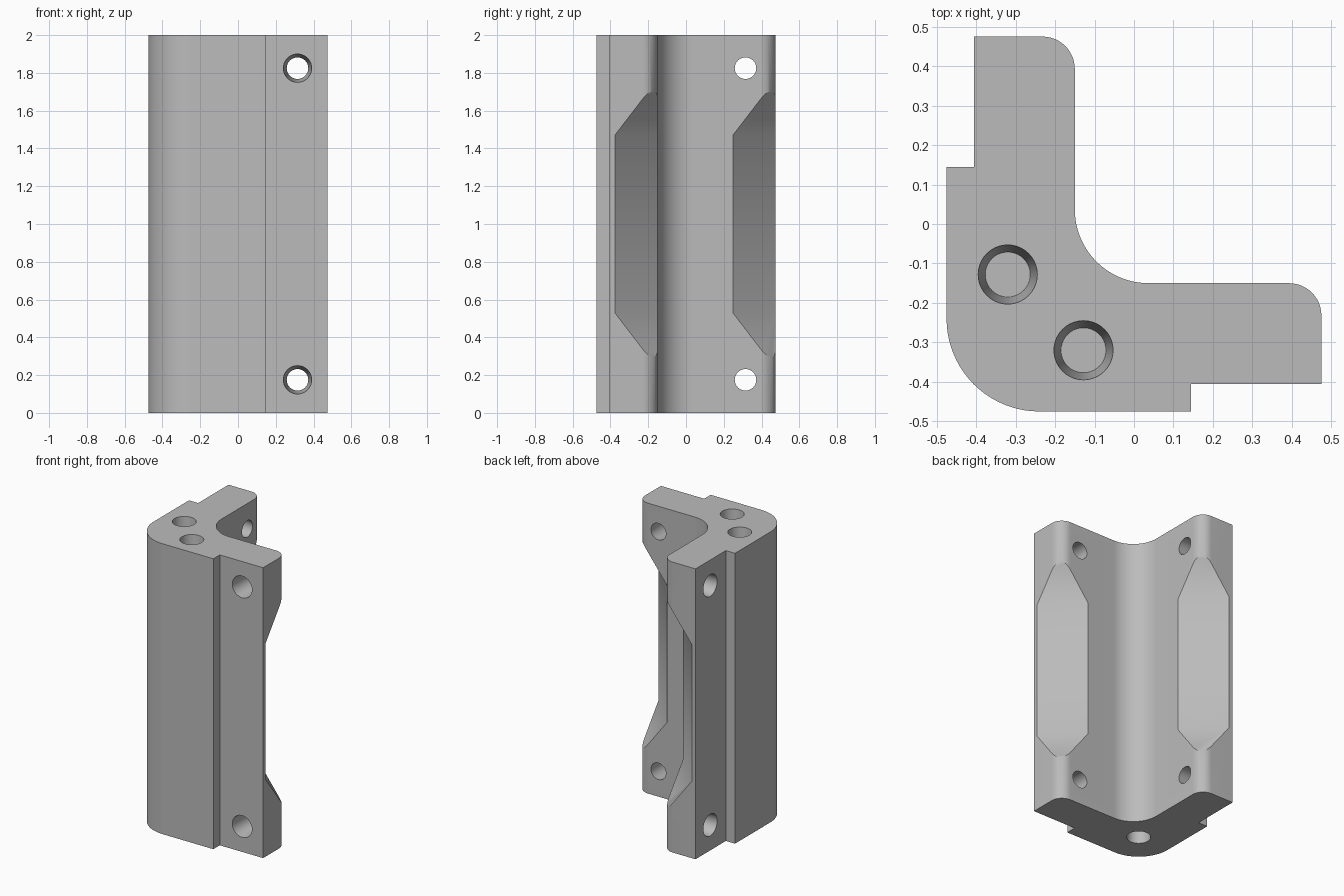
import bpy, bmesh, math
from mathutils import Vector, Matrix

if "Cube" in bpy.data.objects:
    bpy.data.objects.remove(bpy.data.objects["Cube"], do_unlink=True)

HEIGHT = 2.0
WIDE, NARROW = 0.075, 0.057      # tapered hole radii

grey = bpy.data.materials.new("plain_grey")
grey.use_nodes = True
grey.diffuse_color = (0.5, 0.5, 0.5, 1)
grey.node_tree.nodes["Principled BSDF"].inputs["Base Color"].default_value = (0.5, 0.5, 0.5, 1)


def arc(cx, cy, r, start, end, steps):
    angles = [math.radians(start + (end - start) * i / steps) for i in range(steps + 1)]
    return [(cx + r * math.cos(a), cy + r * math.sin(a)) for a in angles]


def make_object(name, bm):
    bmesh.ops.recalc_face_normals(bm, faces=bm.faces)
    mesh = bpy.data.meshes.new(name)
    bm.to_mesh(mesh)
    bm.free()
    mesh.materials.append(grey)
    obj = bpy.data.objects.new(name, mesh)
    bpy.context.collection.objects.link(obj)
    return obj


def prism(name, points, direction):
    bm = bmesh.new()
    face = bm.faces.new([bm.verts.new(p) for p in points])
    new = bmesh.ops.extrude_face_region(bm, geom=[face])["geom"]
    verts = [v for v in new if isinstance(v, bmesh.types.BMVert)]
    bmesh.ops.translate(bm, verts=verts, vec=direction)
    return make_object(name, bm)


def tapered_hole(mouth, inward, depth, over):
    """Cone cutter: WIDE at the mouth, NARROW at the given depth."""
    inward = Vector(inward)
    slope = (WIDE - NARROW) / depth
    length = depth + over + 0.02
    bm = bmesh.new()
    bmesh.ops.create_cone(bm, cap_ends=True, segments=40,
                          radius1=WIDE + slope * 0.02, radius2=NARROW - slope * over,
                          depth=length)
    turn = inward.to_track_quat('Z', 'Y').to_matrix().to_4x4()
    centre = Vector(mouth) + inward * (length / 2 - 0.02)
    bmesh.ops.transform(bm, matrix=Matrix.Translation(centre) @ turn, verts=bm.verts)
    return make_object("hole_cutter", bm)


def cut(target, cutter):
    cutter.hide_render = True
    mod = target.modifiers.new("cut", 'BOOLEAN')
    mod.operation, mod.solver, mod.object = 'DIFFERENCE', 'EXACT', cutter
    bpy.context.view_layer.objects.active = target
    bpy.ops.object.modifier_apply(modifier=mod.name)
    bpy.data.objects.remove(cutter, do_unlink=True)


# L-shaped body: one arm's outline, then its reflection across the diagonal
half = arc(-0.24, -0.24, 0.235, 225, 270, 10)
half += [(0.145, -0.475), (0.145, -0.405), (0.475, -0.405)]
half += arc(0.393, -0.232, 0.082, 0, 90, 12)
half += arc(0.037, 0.037, 0.187, 270, 225, 12)
outline = half + [(y, x) for x, y in reversed(half)][1:-1]
body = prism("corner_bracket", [(x, y, 0) for x, y in outline], (0, 0, HEIGHT))

# Slanted recess across both arm tips, with sloping ends
near, far = 0.049, 0.449          # distance along the diagonal
run = (far - near) * 0.228 / 0.0875
section = [(near, 0.53), (near, 1.47), (far, 1.47 + run), (far, 0.53 - run)]
recess = prism("recess_cutter", [(d - 1, d + 1, z) for d, z in section], (2, -2, 0))
cut(body, recess)

# Screw holes through both arms
for z in (0.175, HEIGHT - 0.175):
    cut(body, tapered_hole((0.315, -0.405, z), (0, 1, 0), 0.255, 0.05))
    cut(body, tapered_hole((-0.405, 0.315, z), (1, 0, 0), 0.255, 0.05))

# Blind peg holes: two in the top, one in the base
for x, y in ((-0.32, -0.128), (-0.128, -0.32)):
    cut(body, tapered_hole((x, y, HEIGHT), (0, 0, -1), 0.25, 0))
cut(body, tapered_hole((-0.235, -0.235, 0), (0, 0, 1), 0.25, 0))

# Smooth the rounded walls and keep the edges crisp
bpy.ops.object.select_all(action='DESELECT')
body.select_set(True)
bpy.context.view_layer.objects.active = body
bpy.ops.object.shade_smooth_by_angle(angle=math.radians(30))
